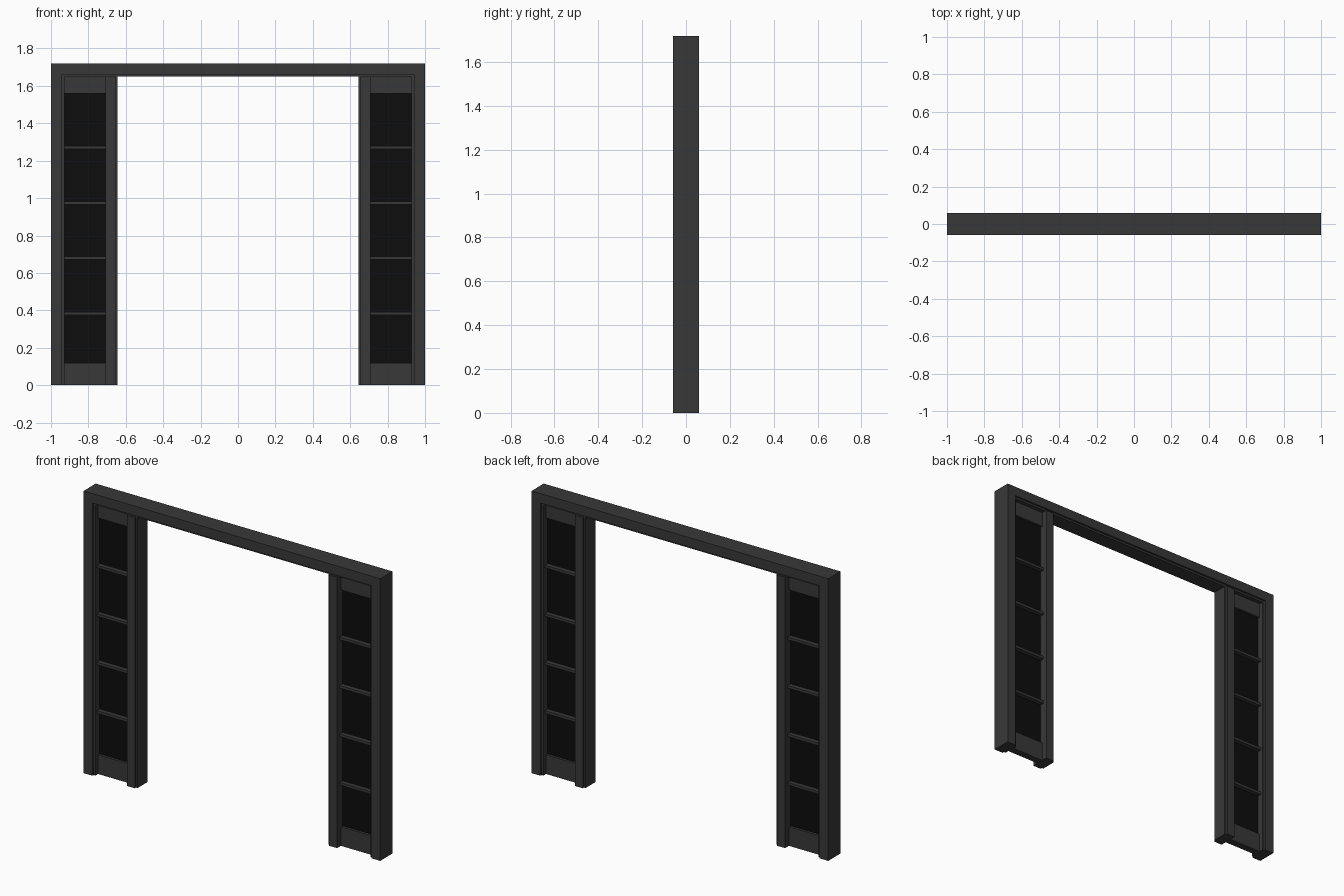
import bpy, bmesh

if "Cube" in bpy.data.objects:
    bpy.data.objects.remove(bpy.data.objects["Cube"])


def material(name, value):
    m = bpy.data.materials.new(name)
    m.diffuse_color = (value, value, value, 1)
    m.use_nodes = True
    m.node_tree.nodes["Principled BSDF"].inputs["Base Color"].default_value = m.diffuse_color
    return m


PAINT = material("dark_paint", 0.04)
GLASS = material("black_glass", 0.004)


def finish(name, bm, mat):
    bmesh.ops.recalc_face_normals(bm, faces=bm.faces)
    mesh = bpy.data.meshes.new(name)
    bm.to_mesh(mesh)
    bm.free()
    mesh.materials.append(mat)
    ob = bpy.data.objects.new(name, mesh)
    bpy.context.collection.objects.link(ob)
    return ob


def prism(name, outline, half_depth, mat=PAINT):
    """Extrude an x/z outline symmetrically about y = 0."""
    bm = bmesh.new()
    face = bm.faces.new([bm.verts.new((x, -half_depth, z)) for x, z in outline])
    new = bmesh.ops.extrude_face_region(bm, geom=[face])["geom"]
    verts = [v for v in new if isinstance(v, bmesh.types.BMVert)]
    bmesh.ops.translate(bm, verts=verts, vec=(0, 2 * half_depth, 0))
    return finish(name, bm, mat)


def box_pair(name, x0, x1, z0, z1, half_depth, mat=PAINT):
    """Same board on the left and right side of the opening."""
    for side, s in (("left", -1), ("right", 1)):
        prism(f"{name}_{side}", [(s * x0, z0), (s * x1, z0), (s * x1, z1), (s * x0, z1)],
              half_depth, mat)


def arch(name, xo, zo, xi, zi, half_depth):
    """Upside-down U: two jambs and a head in one piece."""
    prism(name, [(-xo, 0), (-xo, zo), (xo, zo), (xo, 0),
                 (xi, 0), (xi, zi), (-xi, zi), (-xi, 0)], half_depth)


HALF = 0.0585
TOP = 1.72
HEAD = 1.662    # underside of outer frame
STOP = 1.65     # underside of the stop lining
GX0, GX1 = 0.709, 0.928   # sidelight opening

# Outer frame and its slightly recessed stop lining
arch("outer_frame", 1.0, TOP, 0.94, HEAD, HALF)
arch("frame_stop", 0.94, HEAD, GX1, STOP, 0.047)

# Mullions beside the doorway, with a stop facing the opening
box_pair("mullion", 0.655, GX0, 0, STOP, HALF)
box_pair("mullion_stop", 0.644, 0.655, 0, STOP, 0.047)

# Sidelight rails, glass and glazing bars
box_pair("bottom_rail", GX0, GX1, 0, 0.117, 0.022)
box_pair("top_rail", GX0, GX1, 1.56, STOP, 0.022)
box_pair("glass", GX0, GX1, 0.117, 1.56, 0.007, GLASS)
for i in range(4):
    z = 0.383 + i * 0.2955
    box_pair(f"glazing_bar_{i + 1}", GX0, GX1, z - 0.008, z + 0.008, 0.034)
